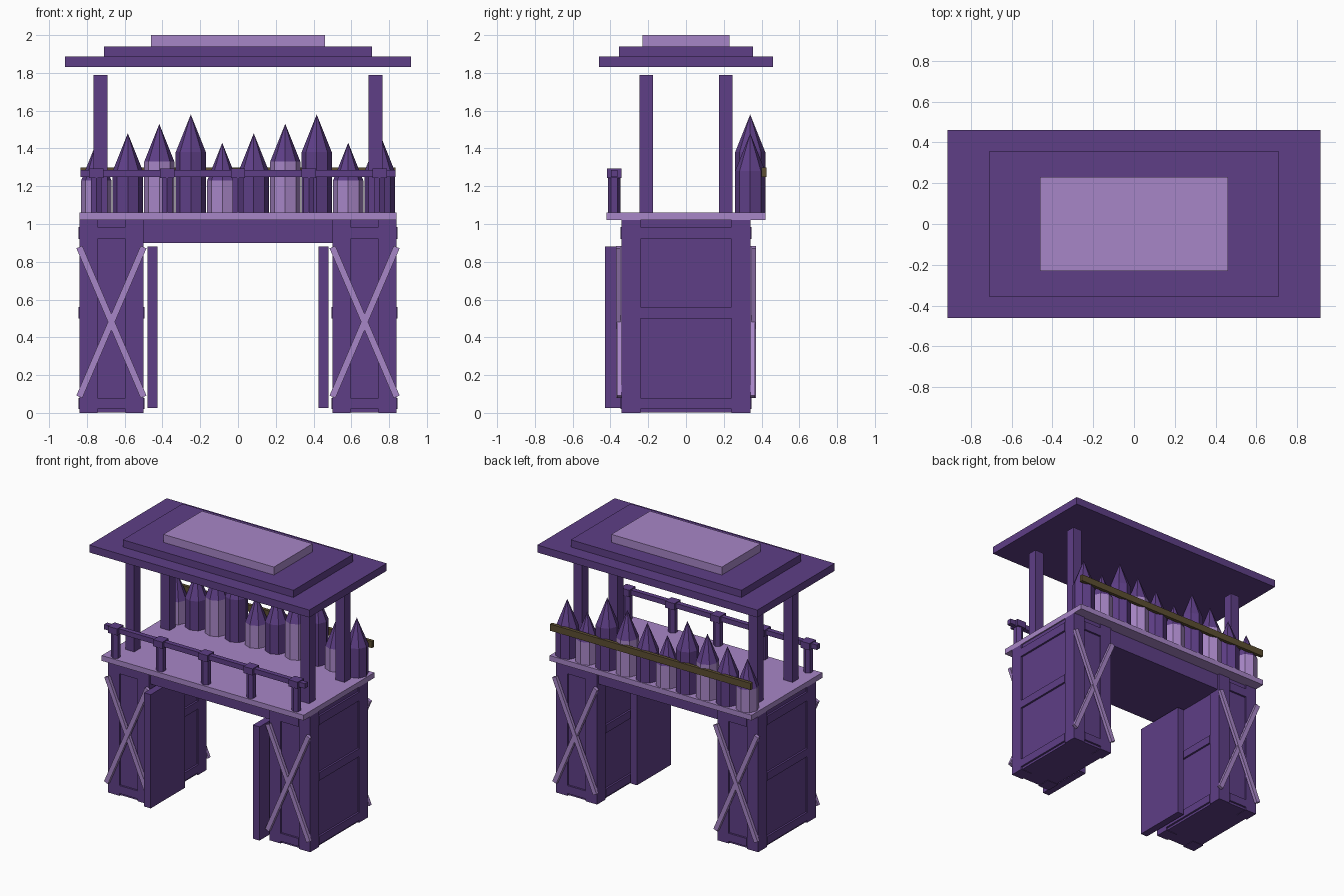
import bpy, bmesh, math
from mathutils import Matrix, Vector

if "Cube" in bpy.data.objects:
    bpy.data.objects.remove(bpy.data.objects["Cube"])


def material(name, rgb):
    m = bpy.data.materials.new(name)
    m.diffuse_color = (*rgb, 1)
    m.use_nodes = True
    m.node_tree.nodes["Principled BSDF"].inputs["Base Color"].default_value = m.diffuse_color
    return m


DARK = material("dark purple", (0.112, 0.049, 0.240))
LIGHT = material("light lilac", (0.390, 0.240, 0.570))
BROWN = material("olive brown", (0.110, 0.078, 0.032))


def finish(name, bm, mat):
    me = bpy.data.meshes.new(name)
    bm.to_mesh(me)
    bm.free()
    me.materials.append(mat)
    ob = bpy.data.objects.new(name, me)
    bpy.context.collection.objects.link(ob)
    return ob


def add_box(bm, x0, x1, y0, y1, z0, z1):
    mat = Matrix.Translation(((x0 + x1) / 2, (y0 + y1) / 2, (z0 + z1) / 2))
    bmesh.ops.create_cube(bm, size=1, matrix=mat @ Matrix.Diagonal((x1 - x0, y1 - y0, z1 - z0, 1)))


def box(name, dims, mat):
    bm = bmesh.new()
    add_box(bm, *dims)
    return finish(name, bm, mat)


def cone(name, x, y, z0, z1, r0, r1, sides, mat):
    bm = bmesh.new()
    bmesh.ops.create_cone(bm, cap_ends=True, segments=sides, radius1=r0, radius2=r1,
                          depth=z1 - z0, matrix=Matrix.Translation((x, y, (z0 + z1) / 2)))
    return finish(name, bm, mat)


def bar(name, a, b, width, thick, mat):
    # rectangular bar between two points in a plane of constant y
    a, b = Vector(a), Vector(b)
    d = b - a
    bm = bmesh.new()
    bmesh.ops.create_cube(bm, size=1, matrix=Matrix.Translation((a + b) / 2)
                          @ Matrix.Rotation(math.atan2(d.x, d.z), 4, 'Y')
                          @ Matrix.Diagonal((width, thick, d.length, 1)))
    return finish(name, bm, mat)


for s, side in ((-1, "left"), (1, "right")):
    cx = s * 0.67
    # tower core, with corner posts and rails that frame the sunken panels
    box(f"{side}_tower_core", (cx - 0.16, cx + 0.16, -0.333, 0.333, 0.003, 1.02), DARK)
    bm = bmesh.new()
    for sx in (-1, 1):
        for sy in (-1, 1):
            xs = sorted((cx + sx * 0.075, cx + sx * 0.17))
            ys = sorted((sy * 0.24, sy * 0.342))
            add_box(bm, *xs, *ys, 0, 1.02)
    finish(f"{side}_tower_corner_posts", bm, DARK)
    bm = bmesh.new()
    for z0, z1 in ((0.02, 0.08), (0.50, 0.56), (0.92, 0.985)):
        add_box(bm, cx - 0.174, cx + 0.174, -0.24, 0.24, z0, z1)
        if z0 != 0.50:
            add_box(bm, cx - 0.075, cx + 0.075, -0.347, 0.347, z0, z1)
    finish(f"{side}_tower_rails", bm, DARK)
    # crossed braces, front and back
    for sy, face in ((-1, "front"), (1, "back")):
        for k in (-1, 1):
            y = sy * (0.356 + 0.002 * k)
            bar(f"{side}_{face}_brace", (cx - k * 0.17, y, 0.085), (cx + k * 0.17, y, 0.878),
                0.034, 0.024, LIGHT)
    # gate leaf, swung open
    box(f"{side}_gate_leaf", (*sorted((s * 0.425, s * 0.48)), -0.43, -0.025, 0.025, 0.88), DARK)
    # roof posts
    for y in (-0.21, 0.21):
        box(f"{side}_roof_post", (s * 0.728 - 0.037, s * 0.728 + 0.037, y - 0.036, y + 0.036,
                                  1.06, 1.79), DARK)

# gateway lintel and walkway deck
box("lintel", (-0.505, 0.505, -0.325, 0.325, 0.90, 1.02), DARK)
box("deck", (-0.84, 0.84, -0.42, 0.42, 1.02, 1.06), LIGHT)

# front railing
box("front_rail", (-0.835, 0.835, -0.398, -0.362, 1.25, 1.287), DARK)
for i in range(5):
    x = -0.75 + 0.375 * i
    cone("railing_post", x, -0.38, 1.06, 1.25, 0.033, 0.033, 6, DARK)
    box("railing_cap", (x - 0.038, x + 0.038, -0.418, -0.342, 1.243, 1.293), DARK)

# back palisade of pointed stakes
for i in range(10):
    x = -0.75 + i / 6
    top = 1.23 + 0.05 * (i % 4)
    cone("stake", x, 0.34, 1.06, top, 0.08, 0.08, 8, DARK if i % 2 else LIGHT)
    cone("stake_tip", x, 0.34, top, top + 0.2, 0.08, 0, 8, DARK)
box("palisade_rail", (-0.835, 0.835, 0.40, 0.425, 1.25, 1.30), BROWN)

# stepped roof
box("roof_lower", (-0.915, 0.915, -0.46, 0.46, 1.83, 1.886), DARK)
box("roof_middle", (-0.71, 0.71, -0.355, 0.355, 1.886, 1.94), DARK)
box("roof_top", (-0.46, 0.46, -0.23, 0.23, 1.94, 2.0), LIGHT)
